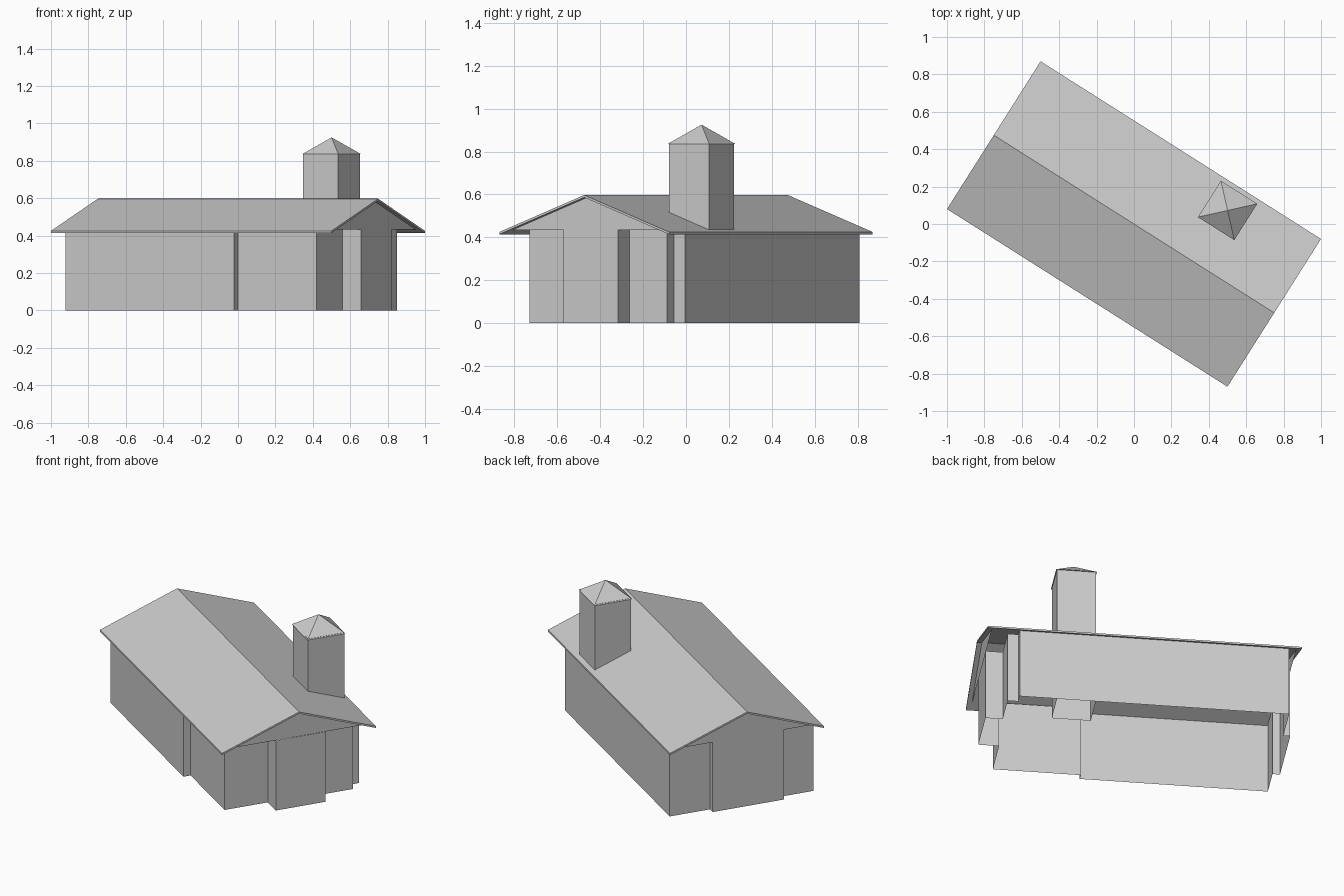
import bpy
import math

if "Cube" in bpy.data.objects:
    bpy.data.objects.remove(bpy.data.objects["Cube"])

ANGLE = math.radians(-32.35)   # the whole building is turned in plan
EAVE, RIDGE = 0.425, 0.597     # roof top heights
HALF_L, HALF_W = 0.8875, 0.4675
WALL_TOP = 0.433
GABLE_U = 0.86


def add_mesh(name, verts, faces):
    mesh = bpy.data.meshes.new(name)
    mesh.from_pydata(verts, [], faces)
    mesh.update()
    obj = bpy.data.objects.new(name, mesh)
    bpy.context.collection.objects.link(obj)
    obj.rotation_euler.z = ANGLE
    return obj


def wall_ring(name, outline, z0, z1):
    """Upright walls following a closed plan outline, open above and below."""
    n = len(outline)
    verts = [(u, v, z) for z in (z0, z1) for u, v in outline]
    faces = [(i, (i + 1) % n, n + (i + 1) % n, n + i) for i in range(n)]
    return add_mesh(name, verts, faces)


def along_ridge(name, profile, u0, u1):
    """Closed (v, z) profile extruded along the ridge direction."""
    n = len(profile)
    verts = [(u, v, z) for u in (u0, u1) for v, z in profile]
    faces = [(i, n + i, n + (i + 1) % n, (i + 1) % n) for i in range(n)]
    faces += [tuple(range(n)), tuple(range(2 * n - 1, n - 1, -1))]
    return add_mesh(name, verts, faces)


# Walls with shallow jogs, anticlockwise from the front left corner
wall_ring("walls", [
    (-0.815, -0.435), (0.249, -0.435), (0.249, -0.392), (0.745, -0.392),
    (0.745, -0.13), (0.862, -0.13), (0.862, 0.172), (0.765, 0.172),
    (0.765, 0.38), (0.705, 0.38), (0.705, 0.44), (-0.818, 0.44),
    (-0.818, 0.196), (-0.857, 0.196), (-0.857, -0.237), (-0.815, -0.237),
], 0, WALL_TOP)

# Thin pitched roof
t = 0.011
along_ridge("roof", [(-HALF_W, EAVE), (-HALF_W, EAVE - t), (0, RIDGE - t),
                     (HALF_W, EAVE - t), (HALF_W, EAVE), (0, RIDGE)],
            -HALF_L, HALF_L)

# Gable triangles set slightly inside the roof ends
slope = (RIDGE - EAVE) / HALF_W
edge = (RIDGE - t - WALL_TOP) / slope
for name, u, order in (("right_gable", GABLE_U, (0, 1, 2)),
                       ("left_gable", -GABLE_U, (2, 1, 0))):
    add_mesh(name, [(u, -edge, WALL_TOP), (u, edge, WALL_TOP), (u, 0, RIDGE - t)],
             [order])

# Square tower rising from the back of the house
cu, cv, h = 0.384, 0.329, 0.11


def square(r):
    return [(cu + a * r, cv + b * r) for a, b in ((-1, -1), (1, -1), (1, 1), (-1, 1))]


wall_ring("tower", square(h), 0, 0.84)

# Pyramid cap
add_mesh("tower_cap", [(u, v, 0.835) for u, v in square(h + 0.005)] + [(cu, cv, 0.925)],
         [(0, 1, 4), (1, 2, 4), (2, 3, 4), (3, 0, 4), (3, 2, 1, 0)])
